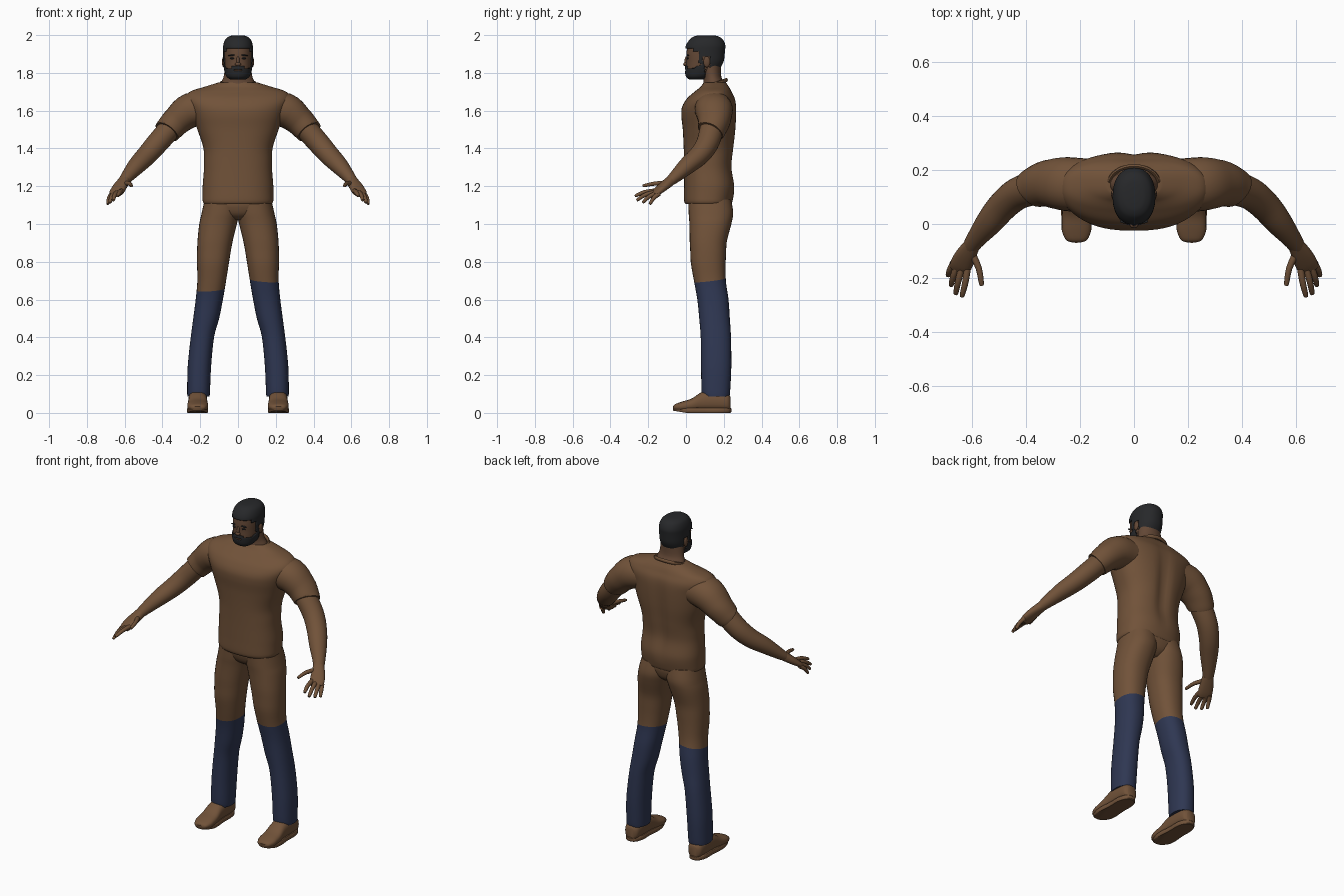
import bpy, bmesh, math
from mathutils import Vector, Matrix

if "Cube" in bpy.data.objects:
    bpy.data.objects.remove(bpy.data.objects["Cube"])


def material(name, rgb):
    m = bpy.data.materials.new(name)
    m.diffuse_color = (*rgb, 1)
    m.use_nodes = True
    m.node_tree.nodes["Principled BSDF"].inputs["Base Color"].default_value = m.diffuse_color
    return m


BROWN = material("brown", (0.165, 0.085, 0.041))
SKIN = material("face_brown", (0.125, 0.064, 0.036))
NAVY = material("navy", (0.028, 0.038, 0.085))
HAIR = material("hair_charcoal", (0.020, 0.021, 0.023))


def finish(bm, name, mats, rule=None):
    bmesh.ops.recalc_face_normals(bm, faces=bm.faces)
    if rule:
        for f in bm.faces:
            f.material_index = rule(f.calc_center_median())
    me = bpy.data.meshes.new(name)
    bm.to_mesh(me)
    bm.free()
    for m in mats:
        me.materials.append(m)
    me.shade_smooth()
    me.set_sharp_from_angle(angle=math.radians(45))
    ob = bpy.data.objects.new(name, me)
    bpy.context.collection.objects.link(ob)
    return ob


def smooth_stations(st, steps):
    """Clamped Catmull-Rom through (x, y, z, ru, rv) stations."""
    out = []
    for i in range(len(st) - 1):
        p = [st[max(i - 1, 0)], st[i], st[i + 1], st[min(i + 2, len(st) - 1)]]
        for k in range(steps):
            t = k / steps
            row = []
            for a, b, c, d in zip(*p):
                v = 0.5 * (2 * b + (c - a) * t + (2 * a - 5 * b + 4 * c - d) * t * t
                           + (3 * b - a - 3 * c + d) * t ** 3)
                row.append(min(max(v, min(b, c)), max(b, c)))
            out.append(row)
    return out + [list(st[-1])]


def loft(st, axes="z", n=28, steps=4, e=2.0):
    """Skin superellipse rings; axes: z = level rings, y = upright rings, path = follow."""
    bm = bmesh.new()
    st = smooth_stations(st, steps)
    c = [Vector(s[:3]) for s in st]
    rings = []
    for i, s in enumerate(st):
        u, v = Vector((1, 0, 0)), Vector((0, 1, 0))
        if axes == "y":
            v = Vector((0, 0, 1))
        if axes == "path":
            t = (c[min(i + 1, len(c) - 1)] - c[max(i - 1, 0)]).normalized()
            u = t.cross(Vector((0, 0, 1))).normalized()
            v = u.cross(t)
        ring = []
        for k in range(n):
            a = 2 * math.pi * k / n
            ca, sa = math.cos(a), math.sin(a)
            pu = math.copysign(abs(ca) ** (2 / e), ca) * s[3]
            pv = math.copysign(abs(sa) ** (2 / e), sa) * s[4]
            ring.append(bm.verts.new(c[i] + u * pu + v * pv))
        rings.append(ring)
    for r, q in zip(rings, rings[1:]):
        for k in range(n):
            bm.faces.new((r[k], r[(k + 1) % n], q[(k + 1) % n], q[k]))
    bm.faces.new(rings[0])
    bm.faces.new(rings[-1])
    return bm


def level(z, y0, y1, rx, x=0):
    return (x, (y0 + y1) / 2, z, rx, (y1 - y0) / 2)


def ellipsoid(name, loc, size, mat, rot=0):
    bm = bmesh.new()
    m = Matrix.Translation(loc) @ Matrix.Rotation(rot, 4, "Y") @ Matrix.Diagonal((*size, 1))
    bmesh.ops.create_uvsphere(bm, u_segments=16, v_segments=10, radius=1, matrix=m)
    return finish(bm, name, [mat])


# Shirt body with a shallow spine groove
shirt = loft([level(1.105, -.002, .238, .178), level(1.125, -.01, .247, .187),
              level(1.2, -.01, .258, .187), level(1.3, -.01, .245, .180),
              level(1.4, -.012, .255, .183), level(1.5, -.017, .265, .215),
              level(1.6, -.025, .268, .25), level(1.66, .002, .262, .275),
              level(1.70, .045, .243, .255), level(1.727, .078, .228, .175),
              level(1.75, .095, .21, .10)], n=64, steps=6, e=2.35)
for v in shirt.verts:
    if v.co.y > .16 and 1.15 < v.co.z < 1.74:
        fade = math.sin(math.pi * (v.co.z - 1.15) / .59)
        v.co.y -= .018 * fade * math.exp(-(v.co.x / .035) ** 2)
finish(shirt, "shirt_body", [BROWN])

# Collar
bm = bmesh.new()
path = [(math.cos(a) * .093, .148 + math.sin(a) * .066, 1.738 + .024 * math.sin(a))
        for a in [2 * math.pi * i / 40 for i in range(40)]]
rows = []
for x, y, z in path:
    d = Vector((x, y - .148, 0)).normalized()
    rows.append([bm.verts.new(Vector((x, y, z)) + d * .008 * math.cos(b)
                              + Vector((0, 0, .011 * math.sin(b))))
                 for b in [math.pi * j / 4 for j in range(8)]])
for i in range(40):
    a, b = rows[i], rows[(i + 1) % 40]
    for j in range(8):
        bm.faces.new((a[j], a[(j + 1) % 8], b[(j + 1) % 8], b[j]))
finish(bm, "shirt_collar", [BROWN])

# Pelvis and neck
finish(loft([level(1.02, .07, .19, .03), level(1.05, .03, .225, .12),
             level(1.10, .012, .24, .17), level(1.14, .012, .24, .172)], e=2.4),
       "trouser_seat", [BROWN])
finish(loft([level(1.70, .08, .215, .10), level(1.75, .092, .2, .088),
             level(1.785, .09, .186, .075), level(1.85, .07, .185, .068)]), "neck", [SKIN])

# Head
head = [level(1.775, .025, .085, .034), level(1.79, .008, .125, .055),
        level(1.82, .002, .165, .067), level(1.86, .003, .19, .072),
        level(1.90, .002, .197, .073), level(1.94, .008, .2, .072),
        level(1.97, .03, .185, .06), level(1.984, .055, .16, .038),
        level(1.988, .085, .13, .015)]
finish(loft(head, n=40, e=2.2), "head", [SKIN])


def hairy(p):
    if p.z < 1.845 and p.y < .10:                      # beard, leaving the mouth clear
        mouth = abs(p.x) < .022 and 1.808 < p.z < 1.818 and p.y < .05
        cheek = 1.836 if abs(p.x) < .035 else 1.822 + max(0, p.y - .03) * .4
        return p.z < cheek and not mouth
    if p.y < .035:
        return p.z > 1.928
    if p.y < .07:
        return p.z > 1.915
    if p.y < .092:
        return True                                    # sideburn
    return p.z > (1.885 if p.y < .128 else 1.825)


# Hair and beard, cut from a shell just outside the head
shell = loft([(x, y, 1.88 + (z - 1.88) * 1.1, a + .006, b + .008)
              for x, y, z, a, b in head], n=72, steps=8, e=2.2)
bmesh.ops.delete(shell, geom=[f for f in shell.faces if not hairy(f.calc_center_median())],
                 context="FACES")
hair = finish(shell, "hair_and_beard", [HAIR])
mod = hair.modifiers.new("thickness", "SOLIDIFY")
mod.thickness = .008

# Face
ellipsoid("nose_bridge", (0, .003, 1.862), (.009, .011, .026), SKIN)
ellipsoid("nose_tip", (0, -.003, 1.846), (.016, .012, .010), SKIN)
ellipsoid("lips", (0, .002, 1.813), (.022, .006, .005), SKIN)

for s, side in ((1, "left"), (-1, "right")):
    def mir(st):
        return [(s * p[0], *p[1:]) for p in st]

    ellipsoid(side + "_ear", (s * .076, .11, 1.858), (.009, .018, .029), SKIN)
    ellipsoid(side + "_eye", (s * .03, .010, 1.877), (.013, .006, .005), HAIR)
    ellipsoid(side + "_eyebrow", (s * .032, .009, 1.893), (.02, .007, .004), HAIR, s * .1)

    # Sleeve
    finish(loft(mir([(.15, .14, 1.615, .10, .085), (.25, .148, 1.602, .10, .092),
                     (.32, .15, 1.55, .087, .079), (.365, .137, 1.502, .076, .071),
                     (.377, .13, 1.488, .072, .068)]), "path", e=2.1),
           side + "_sleeve", [BROWN])

    # Arm and palm
    finish(loft(mir([(.36, .137, 1.505, .064, .060), (.43, .113, 1.425, .060, .058),
                     (.485, .068, 1.362, .056, .053), (.535, .008, 1.31, .050, .046),
                     (.585, -.055, 1.252, .036, .033), (.61, -.092, 1.22, .029, .024)]), "path"),
           side + "_arm", [BROWN])
    finish(loft(mir([(.60, -.078, 1.232, .030, .026), (.622, -.115, 1.202, .038, .023),
                     (.641, -.152, 1.172, .041, .018), (.65, -.172, 1.156, .034, .012)]),
                "path", n=20, e=2.4), side + "_palm", [BROWN])

    # Fingers: knuckle, middle joint, tip
    fingers = {"index": ((.617, -.165, 1.175), (.626, -.222, 1.168), (.637, -.265, 1.150)),
               "middle": ((.637, -.160, 1.168), (.652, -.215, 1.155), (.660, -.256, 1.128)),
               "ring": ((.654, -.153, 1.164), (.670, -.195, 1.145), (.677, -.226, 1.116)),
               "little": ((.668, -.143, 1.160), (.682, -.170, 1.138), (.689, -.190, 1.108)),
               "thumb": ((.600, -.108, 1.215), (.575, -.165, 1.214), (.565, -.222, 1.203))}
    for name, (a, b, c) in fingers.items():
        tip = tuple(q + (q - p) * .12 for p, q in zip(b, c))
        finish(loft(mir([(*a, .013, .013), (*b, .0115, .011), (*c, .009, .008),
                         (*tip, .003, .003)]), "path", n=12, steps=3),
               f"{side}_{name}_finger", [BROWN])

    # Trouser leg, navy below the knee line: z, inner x, outer x, front y, back y
    leg = [(1.13, -.01, .176, .012, .238), (1.06, -.008, .192, .014, .25),
           (1.0, .006, .205, .018, .24), (.9, .03, .215, .02, .215),
           (.8, .047, .217, .025, .21), (.7, .063, .215, .042, .211),
           (.6, .08, .224, .06, .225), (.5, .1, .237, .07, .232),
           (.4, .127, .25, .078, .238), (.25, .142, .266, .08, .24),
           (.12, .148, .269, .082, .234), (.088, .15, .268, .088, .23)]
    bm = loft(mir([level(z, f, k, (o - i) / 2, (o + i) / 2) for z, i, o, f, k in leg]),
              n=32, e=2.25)
    co = Vector((s * .14, .12, .702 if s > 0 else .652))
    no = Vector((s * .08, -.12, 1)).normalized()
    bmesh.ops.bisect_plane(bm, geom=bm.verts[:] + bm.edges[:] + bm.faces[:],
                           plane_co=co, plane_no=no, dist=1e-5)
    finish(bm, side + "_trouser_leg", [BROWN, NAVY],
           lambda p: 1 if (p - co).dot(no) < 0 else 0)

    # Shoe: y, half width, bottom z, top z
    shoe = [(-.068, .018, .02, .034), (-.058, .040, .014, .046), (-.02, .055, .008, .060),
            (.03, .054, .008, .076), (.08, .050, .010, .108), (.13, .050, .010, .118),
            (.19, .048, .010, .112), (.222, .042, .010, .10), (.236, .026, .012, .085)]
    finish(loft(mir([(.213, y, (a + b) / 2, w, (b - a) / 2) for y, w, a, b in shoe]),
                "y", n=24, e=2.5), side + "_shoe", [BROWN])
    bm = loft(mir([level(0, -.066, .236, .054, .214), level(.004, -.07, .24, .058, .214),
                   level(.022, -.07, .24, .058, .214), level(.026, -.066, .236, .054, .214)]),
              n=40, steps=1, e=2.6)
    for v in bm.verts:                                 # narrow waist and sprung toe
        v.co.x = s * .214 + (v.co.x - s * .214) * (1 - .14 * math.exp(-((v.co.y - .11) / .05) ** 2))
        v.co.z += .012 * max(0, -v.co.y / .07)
    finish(bm, side + "_shoe_sole", [BROWN])
